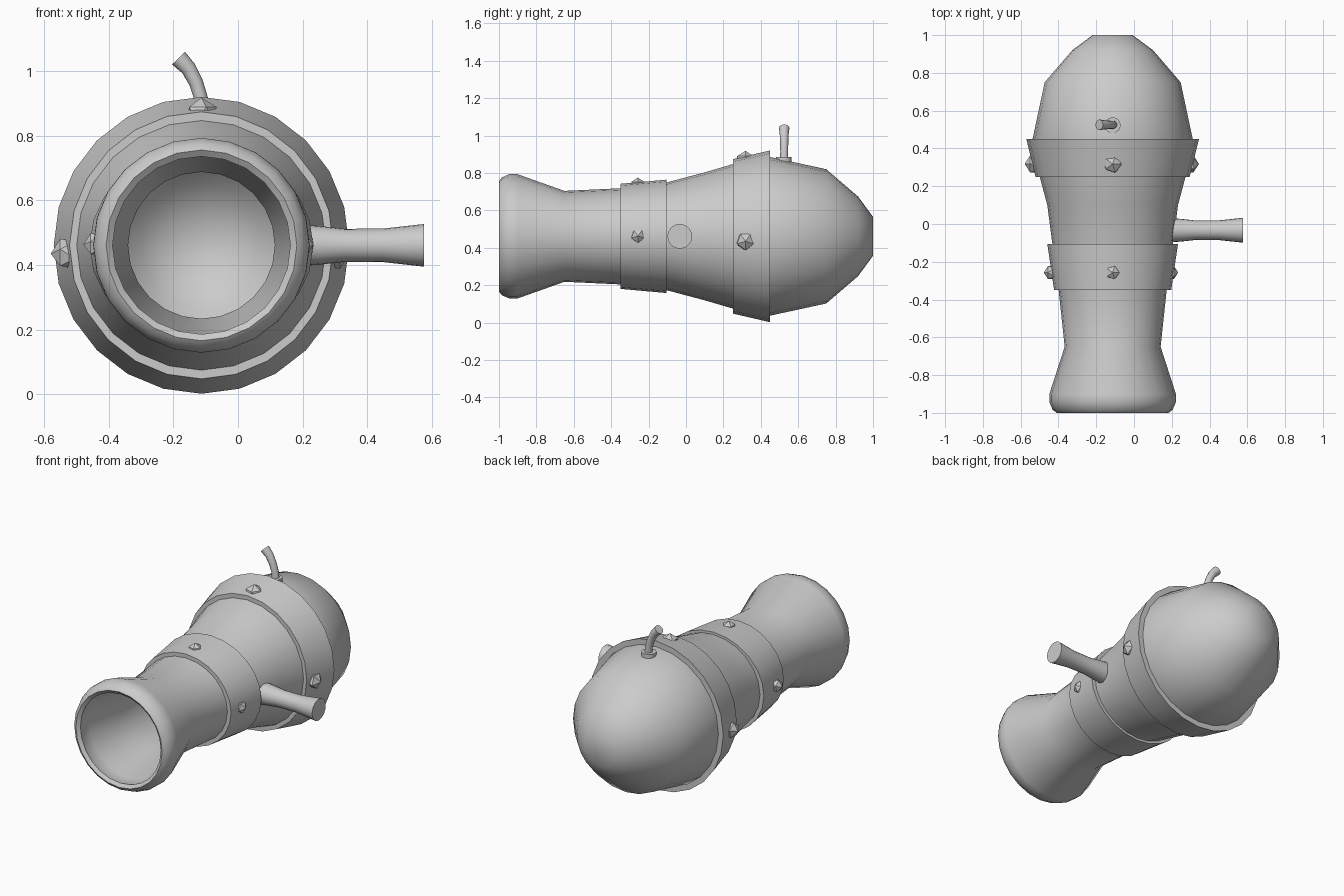
import bpy, bmesh, math
from mathutils import Matrix, Vector

if "Cube" in bpy.data.objects:
    bpy.data.objects.remove(bpy.data.objects["Cube"])

CX, CZ = -0.113, 0.461   # barrel axis runs along y


def finish(bm, name, angle=None):
    bmesh.ops.recalc_face_normals(bm, faces=bm.faces[:])
    me = bpy.data.meshes.new(name)
    bm.to_mesh(me)
    bm.free()
    ob = bpy.data.objects.new(name, me)
    bpy.context.collection.objects.link(ob)
    if angle:
        bpy.ops.object.select_all(action='DESELECT')
        ob.select_set(True)
        bpy.context.view_layer.objects.active = ob
        bpy.ops.object.shade_smooth_by_angle(angle=math.radians(angle))
    return ob


def lathe(name, rings, matrix, segs=24, closed=False, angle=40):
    """Loft elliptical rings (along, radius_x, radius_z) around the local y axis."""
    bm = bmesh.new()
    loops = []
    for y, rx, rz in rings:
        loops.append([bm.verts.new((rx * math.sin(2 * math.pi * i / segs), y,
                                    rz * math.cos(2 * math.pi * i / segs)))
                      for i in range(segs)])
    pairs = list(zip(loops, loops[1:]))
    if closed:
        pairs.append((loops[-1], loops[0]))
    for a, b in pairs:
        for i in range(segs):
            j = (i + 1) % segs
            bm.faces.new((a[i], a[j], b[j], b[i]))
    if not closed:
        bm.faces.new(loops[0])
        bm.faces.new(loops[-1])
    bm.transform(matrix)
    return finish(bm, name, angle)


axis = Matrix.Translation((CX, 0, CZ))

# Hollow barrel: inside wall from the back to the muzzle, then the outside
inner = [(0.965, 0.09, 0.09), (0.89, 0.19, 0.19), (0.735, 0.33, 0.33),
         (0.45, 0.395, 0.395), (0.25, 0.355, 0.355), (-0.1, 0.29, 0.26),
         (-0.35, 0.256, 0.235), (-0.65, 0.227, 0.227), (-0.89, 0.283, 0.283),
         (-0.95, 0.283, 0.283), (-0.985, 0.275, 0.275)]
outer = [(-1.0, 0.295, 0.295), (-0.985, 0.317, 0.315), (-0.945, 0.334, 0.332),
         (-0.9, 0.335, 0.332), (-0.65, 0.254, 0.243), (-0.35, 0.286, 0.257),
         (-0.1, 0.32, 0.289), (0.1, 0.346, 0.342), (0.25, 0.386, 0.386),
         (0.45, 0.424, 0.424), (0.75, 0.36, 0.359), (0.92, 0.214, 0.213),
         (1.0, 0.106, 0.104)]
lathe("barrel", inner + outer, axis)

# Reinforcing bands
lathe("rear_band", [(0.25, 0.37, 0.37), (0.25, 0.408, 0.413),
                    (0.45, 0.457, 0.459), (0.45, 0.41, 0.41)], axis, closed=True, angle=30)
lathe("front_band", [(-0.35, 0.27, 0.245), (-0.35, 0.31, 0.281),
                     (-0.105, 0.346, 0.303), (-0.105, 0.305, 0.275)], axis, closed=True, angle=30)

# Side handle pointing to +x
lathe("side_handle", [(0.18, 0.065, 0.065), (0.25, 0.06, 0.06), (0.33, 0.051, 0.051),
                      (0.45, 0.052, 0.052), (0.576, 0.066, 0.066)],
      Matrix.Translation((0, -0.033, CZ)) @ Matrix.Rotation(-math.pi / 2, 4, 'Z'), segs=20)

# Fuse collar and curved fuse
up = Matrix.Rotation(math.pi / 2, 4, 'X')
lathe("fuse_collar", [(0.84, 0.042, 0.042), (0.884, 0.042, 0.042)],
      Matrix.Translation((CX, 0.523, 0)) @ up, segs=16)

path = [(-0.109, 0.86), (-0.114, 0.915), (-0.130, 0.965), (-0.153, 1.008), (-0.184, 1.040)]
radii = [0.022, 0.021, 0.022, 0.024, 0.028]
bm = bmesh.new()
loops = []
for k, (x, z) in enumerate(path):
    p, q = path[max(k - 1, 0)], path[min(k + 1, len(path) - 1)]
    t = Vector((q[0] - p[0], 0, q[1] - p[1])).normalized()
    side = Vector((t.z, 0, -t.x))
    loops.append([bm.verts.new(Vector((x, 0.525, z)) + radii[k] *
                  (side * math.cos(a) + Vector((0, 1, 0)) * math.sin(a)))
                  for a in (2 * math.pi * i / 12 for i in range(12))])
for a, b in zip(loops, loops[1:]):
    for i in range(12):
        bm.faces.new((a[i], a[(i + 1) % 12], b[(i + 1) % 12], b[i]))
bm.faces.new(loops[0])
bm.faces.new(loops[-1])
finish(bm, "fuse", 40)


# Faceted studs on the bands: top, left and right
def stud(name, pos, radius, tilt):
    bm = bmesh.new()
    bmesh.ops.create_icosphere(bm, subdivisions=1, radius=radius)
    bm.transform(Matrix.Translation(pos) @ Matrix.Rotation(tilt, 4, 'Y'))
    finish(bm, name)


for label, y, z_side, r, left, right, top in (
        ("rear", 0.318, 0.435, 0.052, 0.466, 0.457, 0.457),
        ("front", -0.257, 0.463, 0.040, 0.365, 0.347, 0.314)):
    stud(label + "_stud_top", (CX, y, CZ + top - r), r, 0)
    stud(label + "_stud_left", (CX - left + r, y, z_side), r, -math.pi / 2)
    stud(label + "_stud_right", (CX + right - r, y, z_side), r, math.pi / 2)
